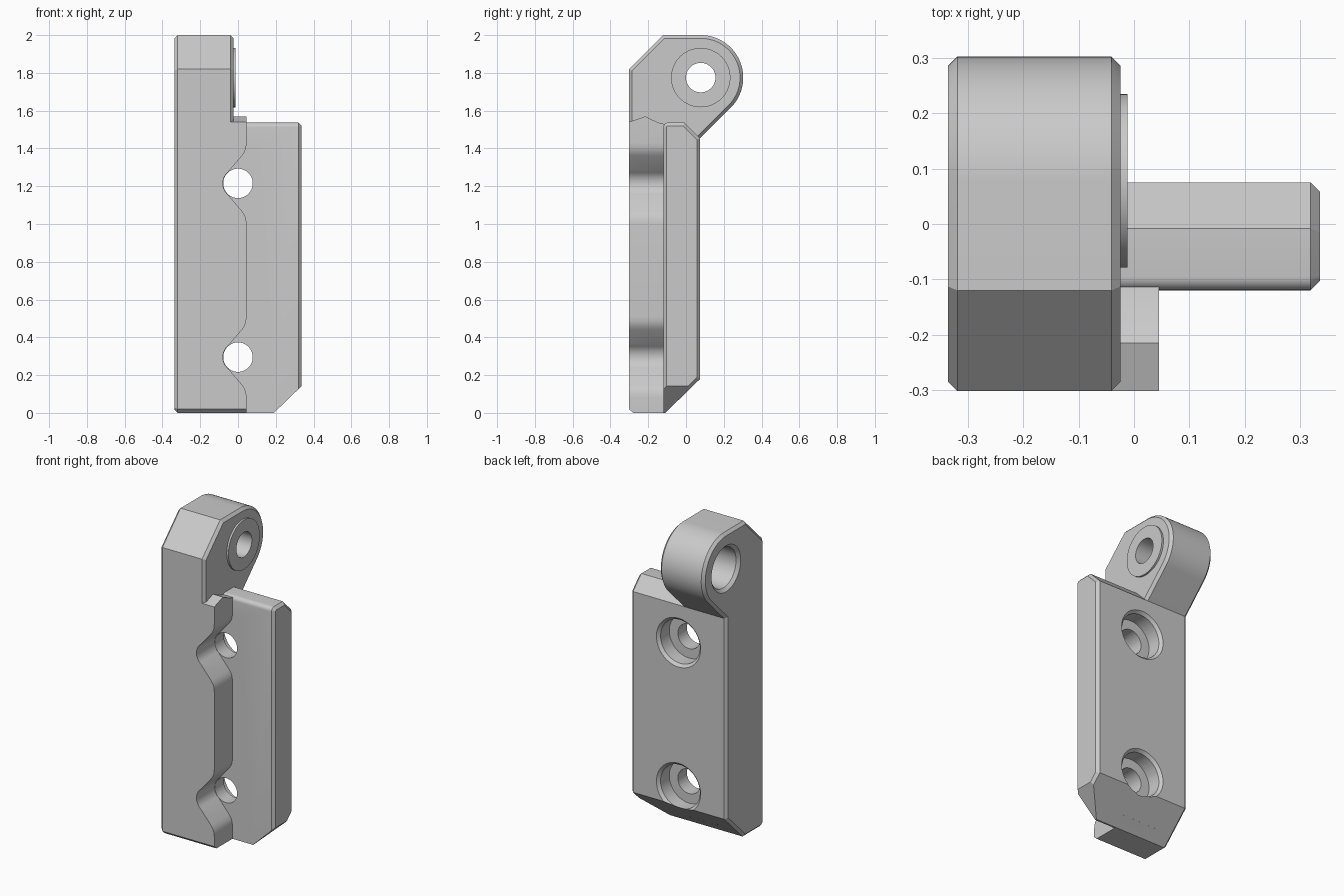
import bpy
import bmesh
import math
from mathutils import Matrix

cube = bpy.data.objects.get("Cube")
if cube:
    bpy.data.objects.remove(cube, do_unlink=True)

grey = bpy.data.materials.new("plain_grey")
grey.use_nodes = True
COLOUR = (0.59, 0.59, 0.59, 1)
grey.diffuse_color = COLOUR
grey.node_tree.nodes["Principled BSDF"].inputs["Base Color"].default_value = COLOUR

EDGE = 0.017
HOLE_R = 0.078
SIDE = 0.336
FRONT = -0.302
PIVOT_Y, PIVOT_Z, KNUCKLE_R = 0.078, 1.775, 0.225
BOLT_HEIGHTS = (0.295, 1.215)


def add_object(name, bm):
    bmesh.ops.recalc_face_normals(bm, faces=bm.faces)
    mesh = bpy.data.meshes.new(name)
    bm.to_mesh(mesh)
    bm.free()
    mesh.materials.append(grey)
    ob = bpy.data.objects.new(name, mesh)
    bpy.context.collection.objects.link(ob)
    return ob


def arc(cx, cy, r, start, end, steps):
    angles = [math.radians(start + (end - start) * i / steps) for i in range(steps + 1)]
    return [(cx + r * math.cos(a), cy + r * math.sin(a)) for a in angles]


def extrude(name, points, axis, lo, hi, chamfer_ends=()):
    """Extrude a (y, z) profile along x or an (x, z) profile along y."""
    bm = bmesh.new()
    place = (lambda p, d: (d, *p)) if axis == 0 else (lambda p, d: (p[0], d, p[1]))
    near, far = ([bm.verts.new(place(p, d)) for p in points] for d in (lo, hi))
    bm.faces.new(near)
    bm.faces.new(far[::-1])
    for i in range(len(points)):
        bm.faces.new((near[i - 1], far[i - 1], far[i], near[i]))
    bmesh.ops.recalc_face_normals(bm, faces=bm.faces)
    edges = [e for e in bm.edges for end in chamfer_ends
             if all(abs(v.co[axis] - end) < 1e-5 for v in e.verts)]
    if edges:
        bmesh.ops.bevel(bm, geom=edges, offset=EDGE, segments=1, affect="EDGES")
    return add_object(name, bm)


def cone(name, centre, axis, r_lo, r_hi, lo, hi):
    """Round solid along x (axis 0) or y (axis 1)."""
    bm = bmesh.new()
    turn = Matrix.Rotation(math.pi / 2, 4, "Y") if axis == 0 else Matrix.Rotation(-math.pi / 2, 4, "X")
    mid = (lo + hi) / 2
    pos = (mid, *centre) if axis == 0 else (centre[0], mid, centre[1])
    bmesh.ops.create_cone(bm, cap_ends=True, segments=64, radius1=r_lo, radius2=r_hi,
                          depth=hi - lo, matrix=Matrix.Translation(pos) @ turn)
    return add_object(name, bm)


def combine(target, tool, operation):
    mod = target.modifiers.new(tool.name, "BOOLEAN")
    mod.operation, mod.solver, mod.object = operation, "EXACT", tool
    bpy.context.view_layer.objects.active = target
    bpy.ops.object.modifier_apply(modifier=mod.name)
    bpy.data.objects.remove(tool, do_unlink=True)


# Tall body with the rounded hinge knuckle at its top
body_profile = [(-0.28, 0), (-0.11, 0), (0.075, 0.18), (0.075, 1.454)]
body_profile += arc(PIVOT_Y, PIVOT_Z, KNUCKLE_R, -45, 90, 32)
body_profile += [(-0.12, 2.0), (FRONT, 1.82), (FRONT, 0.02)]
body = extrude("hinge_bracket", body_profile, 0, -SIDE, -0.024, (-SIDE, -0.024))

# Front rib beside the body
rib = extrude("front_rib", [(-0.28, 0), (-0.11, 0), (-0.05, 0.058), (-0.05, 1.525), (-0.1, 1.525),
                            (-0.14, 1.535), (-0.18, 1.552), (-0.215, 1.57), (FRONT, 1.54), (FRONT, 0.02)],
              0, -0.2, 0.045)

# Mounting plate with a bevelled outer edge and a clipped lower corner
plate_profile = [(-0.12, -0.01), (0.075, 0.18), (0.075, 1.454), (-0.008, 1.537)]
plate_profile += arc(-0.095, 1.512, 0.025, 90, 180, 6)
plate = extrude("mounting_plate", plate_profile, 0, -0.2, SIDE, (SIDE,))
corner = extrude("corner_cutter", [(-0.4, 0), (0.19, 0), (0.4, 0.203), (0.4, -0.1), (-0.4, -0.1)],
                 1, -0.4, 0.4)
combine(plate, corner, "DIFFERENCE")

boss = cone("hinge_boss", (PIVOT_Y, PIVOT_Z), 0, 0.157, 0.157, -0.06, -0.012)
for part in (rib, plate, boss):
    combine(body, part, "UNION")

for z in BOLT_HEIGHTS:
    # Flared notch in the rib around each bolt
    half = [(0.1, 0.215), (0.045, 0.215), (0.043, 0.19), (0.036, 0.168), (0.022, 0.147)]
    notch = half + arc(0, 0, HOLE_R + 0.002, 130, 180, 8)
    notch += [(x, -h) for x, h in reversed(notch[:-1])]
    combine(body, extrude("notch_cutter", [(x, z + h) for x, h in notch], 1, -0.4, -0.12), "DIFFERENCE")
    # Bolt hole with a countersunk recess at the back
    combine(body, cone("bolt_cutter", (0, z), 1, HOLE_R, HOLE_R, -0.4, 0.2), "DIFFERENCE")
    combine(body, cone("recess_cutter", (0, z), 1, 0.138, 0.138, -0.03, 0.2), "DIFFERENCE")
    combine(body, cone("rim_cutter", (0, z), 1, 0.13, 0.18, 0.05, 0.10), "DIFFERENCE")

# Hinge pin hole with a recess on the outer side
pivot = (PIVOT_Y, PIVOT_Z)
combine(body, cone("pin_cutter", pivot, 0, HOLE_R, HOLE_R, -0.5, 0.2), "DIFFERENCE")
combine(body, cone("pin_recess_cutter", pivot, 0, 0.127, 0.127, -0.5, -0.165), "DIFFERENCE")
combine(body, cone("pin_rim_cutter", pivot, 0, 0.17, 0.12, -0.36, -0.31), "DIFFERENCE")

bpy.ops.object.select_all(action="DESELECT")
body.select_set(True)
bpy.context.view_layer.objects.active = body
bpy.ops.object.shade_smooth_by_angle(angle=math.radians(25))
